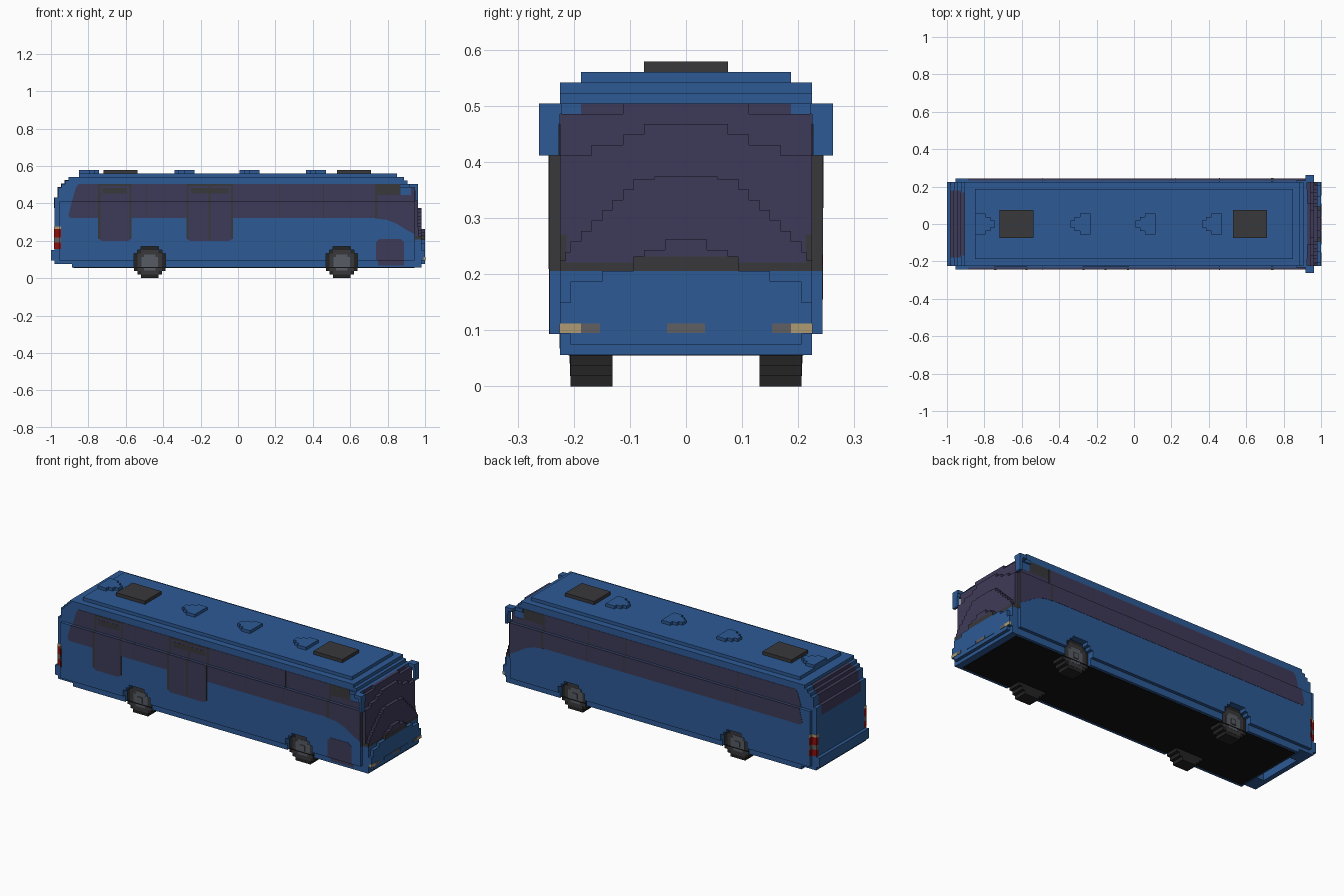
import bpy, bmesh

if "Cube" in bpy.data.objects:
    bpy.data.objects.remove(bpy.data.objects["Cube"])

U = 2 / 107          # one block; the bus is 107 blocks long
PALETTE = {
    "blue_paint": (0.026, 0.102, 0.300),
    "tinted_glass": (0.048, 0.042, 0.098),
    "dark_trim": (0.040, 0.040, 0.045),
    "tyre_rubber": (0.017, 0.017, 0.017),
    "wheel_metal": (0.095, 0.105, 0.125),
    "underside_black": (0.006, 0.006, 0.006),
    "tail_red": (0.270, 0.004, 0.004),
    "lamp_cream": (0.430, 0.330, 0.170),
    "lamp_grey": (0.115, 0.115, 0.125),
}
MATS = {}
for name, rgb in PALETTE.items():
    m = bpy.data.materials.new(name)
    m.use_nodes = True
    m.diffuse_color = (*rgb, 1)
    m.node_tree.nodes["Principled BSDF"].inputs["Base Color"].default_value = (*rgb, 1)
    MATS[name] = m


class Part:
    """Collects blocks of one colour into one flat shaded object."""

    def __init__(self, name, mat):
        self.name, self.mat, self.bm = name, mat, bmesh.new()

    def prism(self, points, y0, y1):
        # x-z outline extruded along y
        rings = [[self.bm.verts.new(((x - 53.5) * U, y * U, z * U)) for x, z in points]
                 for y in (y0, y1)]
        self.bm.faces.new(rings[0])
        self.bm.faces.new(rings[1])
        for i in range(len(points)):
            j = (i + 1) % len(points)
            self.bm.faces.new((rings[0][i], rings[0][j], rings[1][j], rings[1][i]))

    def box(self, x0, x1, y0, y1, z0, z1):
        self.prism([(x0, z0), (x1, z0), (x1, z1), (x0, z1)], y0, y1)

    def mid(self, x0, x1, hw, z0, z1):
        self.box(x0, x1, -hw, hw, z0, z1)

    def done(self):
        bmesh.ops.recalc_face_normals(self.bm, faces=self.bm.faces)
        me = bpy.data.meshes.new(self.name)
        self.bm.to_mesh(me)
        self.bm.free()
        me.materials.append(MATS[self.mat])
        bpy.context.collection.objects.link(bpy.data.objects.new(self.name, me))


WHEEL_X = (28.25, 83.2)
WHEEL_ROWS = (2.5, 3.5, 4.5, 4.5, 4.5, 4.5, 4.5, 3.5, 2.5)
SIDES = (-1, 1)

# Body: skirt rows with stepped wheel arches, then walls and roof
body = Part("body", "blue_paint")
for z in range(3, 9):
    hw = 12 if z < 5 else 13
    cuts = [6 if z == 3 else 2.5]
    for wx in WHEEL_X:
        cuts += [wx - WHEEL_ROWS[z], wx + WHEEL_ROWS[z]]
    cuts.append(104)
    for a, b in zip(cuts[::2], cuts[1::2]):
        for s in SIDES:
            body.box(a, b, s * 6.9, s * hw, z, z + 1)
body.mid(6, 104, 7, 3.05, 9)
body.mid(2.5, 104, 13, 9, 22)
body.mid(1, 2.5, 12, 4, 23)
body.mid(2, 103, 12, 22, 26)
body.mid(3, 103, 12, 26, 27)
body.mid(4, 102, 12, 27, 28)
body.mid(5, 101, 12, 28, 29)
body.mid(8, 99, 10, 29, 30)

# Rear and front bumpers with the lower nose
body.mid(0, 1, 12, 5, 8)
body.mid(104, 106, 12, 3, 11)
for z0, z1, hw in ((4, 5, 11), (5, 8, 12), (8, 10, 11), (10, 11, 8)):
    body.mid(106, 107, hw, z0, z1)
for s in SIDES:
    body.box(107, 107.1, s * 2, s * 5.8, 5.1, 6)
body.done()

# Windscreen: stepped arches, one layer behind the other
screen = Part("windscreen", "tinted_glass")
frame = Part("windscreen_frame", "dark_trim")
screen.mid(103, 104, 12, 22, 26)
screen.mid(103, 104, 6, 26, 27)
screen.mid(102.9, 103.1, 10, 26, 27)
screen.mid(104, 105, 12, 12, 22)
for i, hw in enumerate((9, 6, 4)):
    screen.mid(104, 105, hw, 22 + i, 23 + i)
for i, hw in enumerate((11.5, 11, 10, 9, 8, 7, 6, 5, 3)):
    screen.mid(105, 106, hw, 11.8 + i, 12 + i if i == 8 else 12.8 + i)
screen.mid(105, 106, 3, 19, 20)
screen.mid(106, 107, 4, 12.4, 13)
screen.mid(106, 107, 2, 13, 14)
frame.mid(104, 106, 12, 11, 12)
frame.mid(106, 107, 5, 11, 12.4)
for s in SIDES:
    frame.box(104, 104.1, s * 12, s * 13, 11, 22)
    frame.box(105, 105.1, s * 11.4, s * 12, 12, 14.5)
screen.done()
frame.done()

# Rear window stepping up with the tail
rear = Part("rear_window", "tinted_glass")
rear.mid(0.92, 2.5, 9.6, 20, 23.05)
rear.mid(1.92, 3.5, 9.6, 23, 26.05)
rear.mid(2.92, 4.5, 9.6, 26, 27.05)
rear.mid(3.92, 5, 9, 27, 28.05)
rear.done()

# Side glass: band below and above the shoulder, plus the cab window
glass = Part("side_windows", "tinted_glass")
pillars = Part("window_pillars", "dark_trim")
for s in SIDES:
    low, high = (s * 12.5, s * 13.08), (s * 11.5, s * 12.08)
    glass.prism([(5.5, 17.2), (93, 17.2), (93, 22.05), (6, 22.05), (5, 18)], *low)
    glass.prism([(6, 22), (93, 22), (93, 27), (8, 27), (7.2, 26)], *high)
    glass.prism([(93.4, 17), (96, 16.7), (99, 15.5), (102, 13.6), (104, 12.6),
                 (104, 22.05), (93.4, 22.05)], *low)
    glass.box(93.4, 103, *high, 22, 23.8)
    pillars.box(92.7, 93.4, s * 12.5, s * 13.12, 17, 22.08)
    pillars.box(92.7, 93.4, s * 11.5, s * 12.12, 22, 27)
    pillars.box(93.4, 100, *high, 23.8, 27)
    for x in (27.4, 65.3, 78):
        pillars.box(x - .12, x + .12, s * 12.5, s * 13.12, 17.2, 22.08)
        pillars.box(x - .12, x + .12, s * 11.5, s * 12.12, 22, 27)

# Passenger doors on the kerb side
for x0, x1, leaves in ((13.8, 22.8, 1), (39, 51.8, 2)):
    glass.prism([(x0, 11.2), (x0 + .7, 10.6), (x1 - .7, 10.6), (x1, 11.2),
                 (x1, 18), (x0, 18)], -13.08, -12.5)
    edges = [x0 + i * (x1 - x0) / leaves for i in range(leaves + 1)]
    for x in edges:
        pillars.box(x - .3, x + .3, -13.12, -12.5, 11.2, 22.08)
        pillars.box(x - .3, x + .3, -12.12, -11.5, 22, 27)
    pillars.box(x0 + 1, x1 - 1, -12.12, -11.5, 24.2, 25.8)
    pillars.box(x0, x1, -12.12, -11.5, 26.4, 27)

# Lower glass of the front door
glass.prism([(93, 5), (101, 5), (101, 10.3), (100, 11.2), (94, 11.2), (93, 10.3)],
            -13.08, -12.5)
glass.box(93.5, 101, -12.08, -11.5, 3.6, 5)
glass.done()
pillars.done()

# Underside
floor = Part("underside", "underside_black")
floor.mid(6.5, 104, 11.2, 2.94, 3.2)
floor.done()

# Wheels: stepped discs with square hubs
tyres = Part("tyres", "tyre_rubber")
rims = Part("wheel_rims", "dark_trim")
hubs = Part("wheel_hubs", "wheel_metal")
for wx in WHEEL_X:
    for s in SIDES:
        for z, w in enumerate(WHEEL_ROWS):
            tyres.box(wx - w, wx + w, s * 7, s * 11, z, z + 1)
            if 0 < z < 8:
                rims.box(wx - w + 1, wx + w - 1, s * 10.5, s * 11.06, z, z + 1)
        hubs.box(wx - 2.4, wx + 2.4, s * 10.5, s * 11.12, 3, 6)
        hubs.box(wx - 1.6, wx + 1.6, s * 10.5, s * 11.12, 2.2, 6.8)
        hubs.box(wx - .8, wx + .8, s * 10.5, s * 11.4, 3.7, 5.3)
for p in (tyres, rims, hubs):
    p.done()

# Mirrors: arm forward from the roof corner, head hanging down
mirrors = Part("mirrors", "blue_paint")
for s in SIDES:
    mirrors.box(100, 103, s * 11.5, s * 12.5, 26, 27)
    mirrors.box(102.5, 105, s * 11.8, s * 14, 26, 27)
    mirrors.box(104, 105, s * 12, s * 14, 25, 26)
    mirrors.box(104.2, 105, s * 12.1, s * 14, 22, 25)
mirrors.done()

# Roof hatches and stepped roof domes
hatches = Part("roof_hatches", "dark_trim")
for x in (15, 81.8):
    hatches.mid(x, x + 9.8, 4, 30, 31)
hatches.done()
domes = Part("roof_domes", "blue_paint")
for x, d in ((8, 1), (41, -1), (59.7, -1), (78.6, -1)):
    for a, b, hw in ((0, 3, 3), (3, 4.5, 2), (4.5, 5.7, 1)):
        domes.box(x + d * a, x + d * b, -hw, hw, 30, 30.9)
domes.done()

# Lamps
cream = Part("headlights", "lamp_cream")
grey = Part("front_lamp_panels", "lamp_grey")
red = Part("tail_lights", "tail_red")
grey.mid(107, 107.1, 1.8, 5.1, 6)
for s in SIDES:
    cream.box(106.5, 107.1, s * 10, s * 12.05, 5.1, 6)
    grey.box(107, 107.1, s * 8.2, s * 10, 5.1, 6)
    lamp = (0.92, 2.5, s * 11, s * 12.08)
    for p, z0, z1 in ((red, 8.3, 10.2), (grey, 10.2, 11.6), (red, 11.6, 14), (cream, 14, 14.8)):
        p.box(*lamp, z0, z1)
        p.box(2.42, 2.8, s * 12, s * 13.06, z0, z1)
for p in (cream, grey, red):
    p.done()
